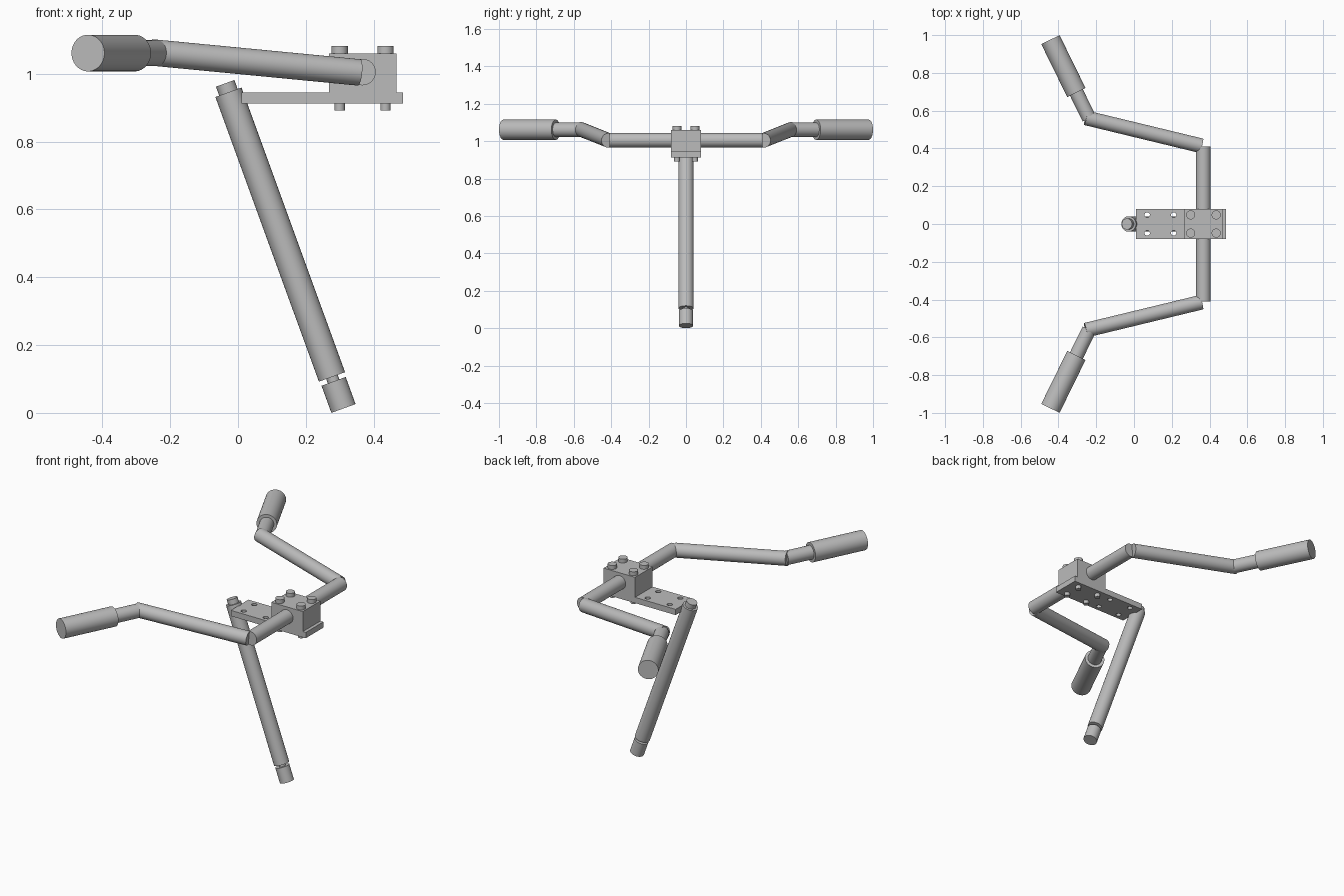
import bpy
from mathutils import Vector

cube = bpy.data.objects.get("Cube")
if cube:
    bpy.data.objects.remove(cube, do_unlink=True)

steel = bpy.data.materials.new("grey_steel")
steel.use_nodes = True
colour = (0.5, 0.5, 0.5, 1)
steel.diffuse_color = colour
steel.node_tree.nodes["Principled BSDF"].inputs["Base Color"].default_value = colour


def finish(name):
    obj = bpy.context.object
    obj.name = name
    obj.data.materials.append(steel)
    return obj


def rod(name, start, end, radius, sides=48):
    """Closed smooth cylinder between two points."""
    start, end = Vector(start), Vector(end)
    axis = end - start
    bpy.ops.mesh.primitive_cylinder_add(
        vertices=sides, radius=radius, depth=axis.length, location=(start + end) / 2,
        rotation=axis.to_track_quat('Z', 'Y').to_euler())
    bpy.ops.object.shade_smooth_by_angle()
    return finish(name)


def box(name, low, high):
    low, high = Vector(low), Vector(high)
    bpy.ops.mesh.primitive_cube_add(size=1, location=(low + high) / 2)
    obj = finish(name)
    obj.scale = high - low
    bpy.ops.object.transform_apply(location=False, rotation=False, scale=True)
    return obj


# Slanted stem: lower plug, core, main tube and top bolt along one axis
foot = Vector((0.311, 0, 0.013))
up = Vector((-0.342, 0, 0.94))
for name, a, b, radius in (
        ("stem_plug", 0, 0.085, 0.038),
        ("stem_core", 0.08, 0.11, 0.018),
        ("stem_tube", 0.099, 0.992, 0.041),
        ("stem_bolt", 0.98, 1.02, 0.029)):
    rod(name, foot + up * a, foot + up * b, radius)

# Mounting plate and clamp block
plate = box("mounting_plate", (0.01, -0.08, 0.912), (0.487, 0.08, 0.945))
box("clamp_block", (0.268, -0.08, 0.945), (0.468, 0.08, 1.06))

# Spare adjustment holes in the plate
for x in (0.07, 0.21):
    for y in (-0.048, 0.048):
        cutter = rod("hole_cutter", (x, y, 0.89), (x, y, 0.97), 0.014, 24)
        cutter.hide_render = True
        bpy.context.view_layer.objects.active = plate
        cut = plate.modifiers.new("hole", 'BOOLEAN')
        cut.operation = 'DIFFERENCE'
        cut.solver = 'EXACT'
        cut.object = cutter
        bpy.ops.object.modifier_apply(modifier=cut.name)
        bpy.data.objects.remove(cutter, do_unlink=True)

# Clamp bolts: heads above, shank tips below
for x in (0.3, 0.435):
    for y in (-0.048, 0.048):
        rod("bolt_head", (x, y, 1.05), (x, y, 1.082), 0.024, 32)
        rod("bolt_tip", (x, y, 0.892), (x, y, 0.92), 0.015, 32)

# Handlebar: straight centre, swept arms, grip stubs and grips
rod("handlebar_centre", (0.367, -0.41, 1.005), (0.367, 0.41, 1.005), 0.039)
for side, s in (("left", -1), ("right", 1)):
    s = -s
    rod(side + "_arm", (0.357, s * 0.414, 1.004), (-0.255, s * 0.562, 1.063), 0.039)
    rod(side + "_grip_stub", (-0.238, s * 0.56, 1.061), (-0.32, s * 0.727, 1.061), 0.038)
    rod(side + "_grip", (-0.305, s * 0.696, 1.061), (-0.4425, s * 0.976, 1.061), 0.054)
